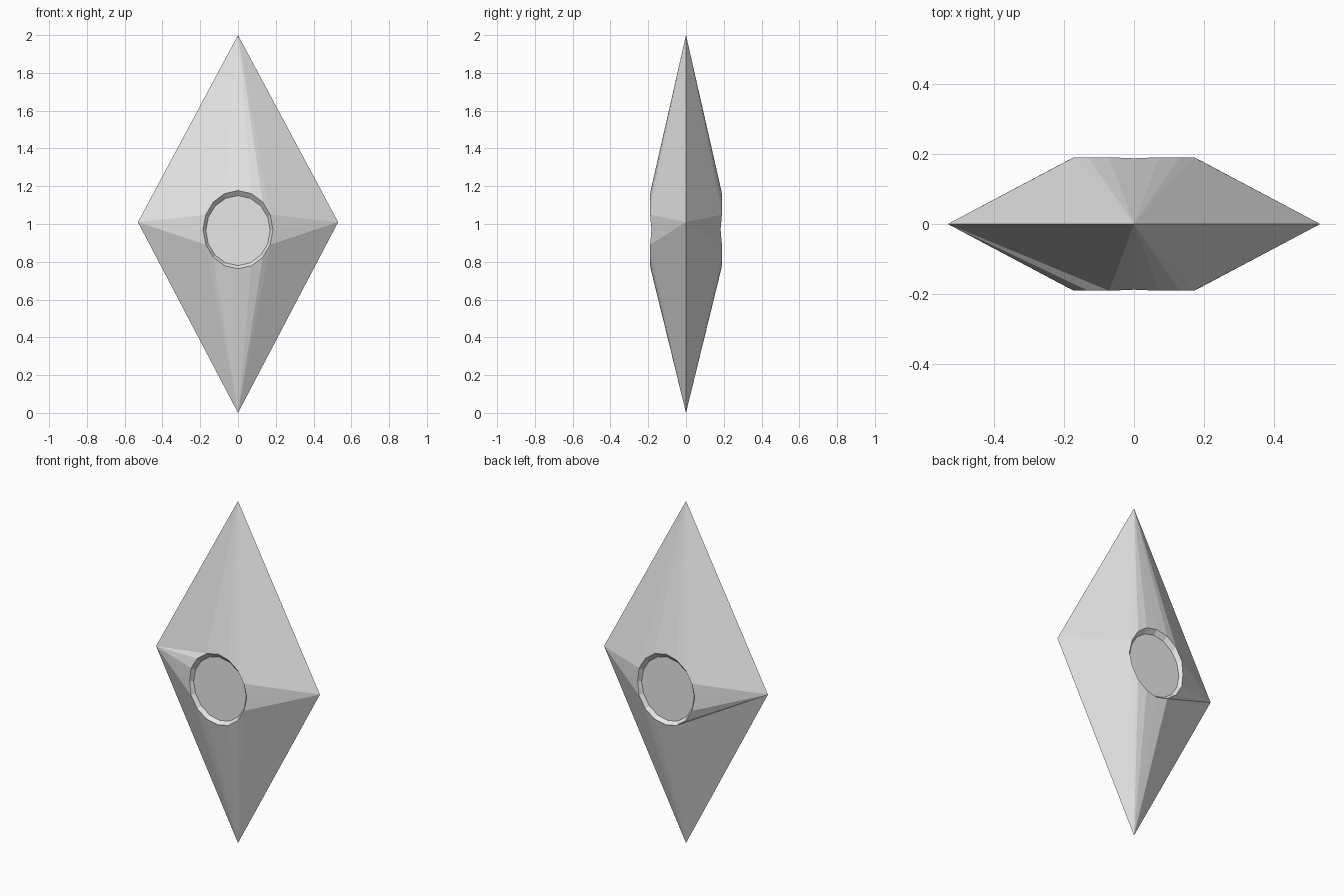
import bpy, bmesh, math
from mathutils import Matrix

if "Cube" in bpy.data.objects:
    bpy.data.objects.remove(bpy.data.objects["Cube"])

N = 16            # sides of the oval socket
CZ = 0.97         # socket centre height

grey = bpy.data.materials.new("light grey")
grey.diffuse_color = (0.8, 0.8, 0.8, 1)
grey.use_nodes = True
grey.node_tree.nodes["Principled BSDF"].inputs["Base Color"].default_value = grey.diffuse_color

bm = bmesh.new()


def oval(rx, rz, cz, depth):
    """Ring of points, clockwise from the top as seen from the front."""
    pts = []
    for i in range(N):
        a = 2 * math.pi * i / N
        y = depth
        if i % 8 == 0:
            y += 0.003        # rim dips where the ridges meet it
        elif i % 4 == 0:
            y += 0.007
        pts.append((rx * math.sin(a), y, cz + rz * math.cos(a)))
    return pts


def half(splits, rot):
    """Half of the diamond: four facets running in to a shallow oval socket."""
    corners = [(0, 0, 2), (0.53, 0, 1.01), (0, 0, 0), (-0.53, 0, 1.01)]
    make = lambda pts: [bm.verts.new(rot @ Matrix.Translation(p).translation) for p in pts]
    tips = make(corners)
    rim = make(oval(0.185, 0.207, CZ, -0.19))
    floor = make([(x, -0.167, z) for x, y, z in oval(0.17, 0.185, CZ - 0.005, 0)])
    for q in range(4):
        a, b, k = tips[q], tips[(q + 1) % 4], splits[q]
        bm.faces.new((a, b, rim[k]))
        for i in range(4 * q, 4 * q + 4):
            bm.faces.new((a if i < k else b, rim[i], rim[(i + 1) % N]))
    for i in range(N):
        j = (i + 1) % N
        bm.faces.new((rim[i], rim[j], floor[j], floor[i]))
    bm.faces.new(floor)


# Front and back halves share the outer edge
half((3, 5, 11, 15), Matrix.Identity(3))
half((3, 7, 11, 13), Matrix.Rotation(math.pi, 3, 'Z'))
bmesh.ops.remove_doubles(bm, verts=bm.verts, dist=0.0005)
bmesh.ops.recalc_face_normals(bm, faces=bm.faces)

mesh = bpy.data.meshes.new("diamond_shard")
bm.to_mesh(mesh)
bm.free()
mesh.materials.append(grey)
shard = bpy.data.objects.new("diamond_shard", mesh)
bpy.context.collection.objects.link(shard)
